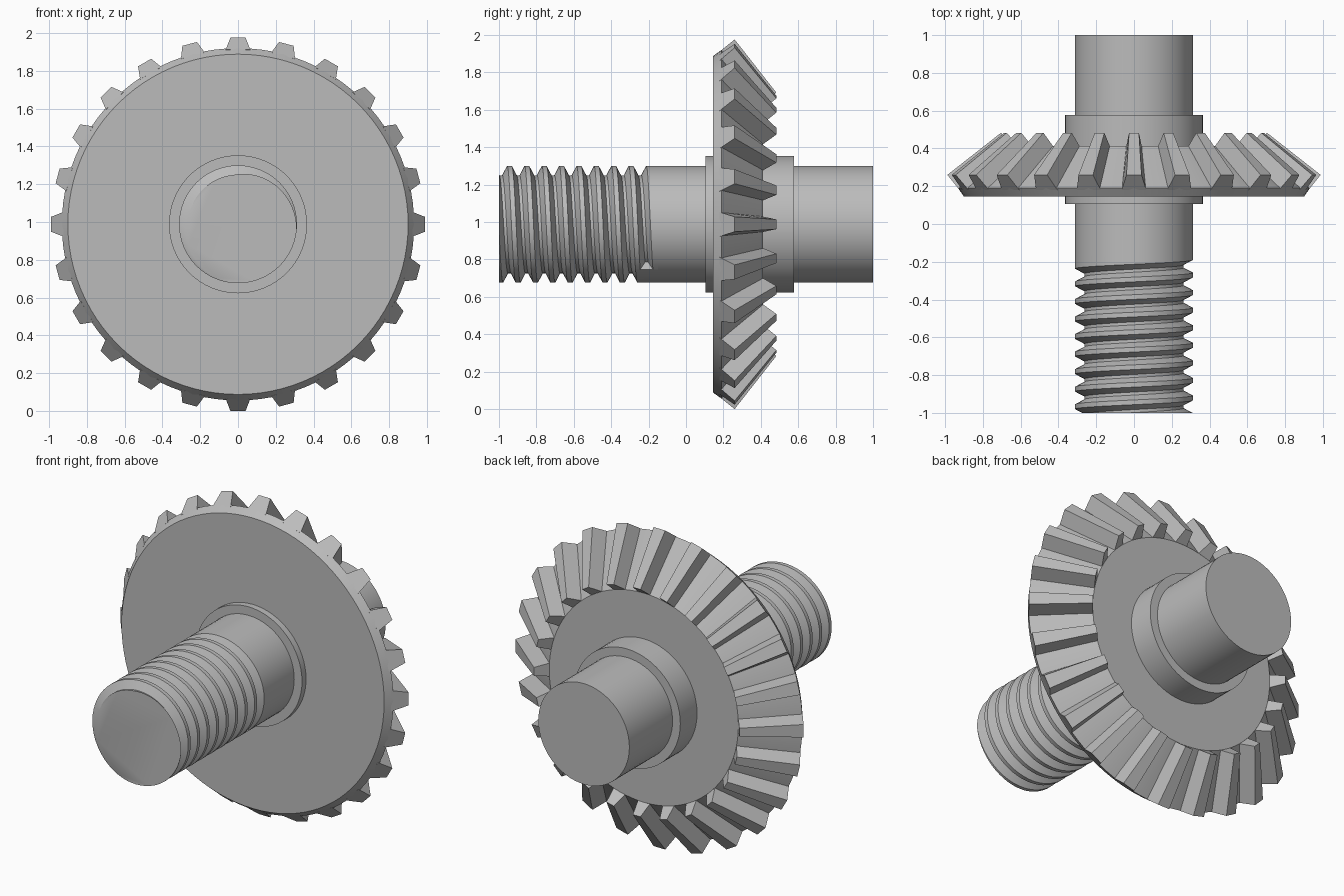
import bpy, bmesh
from math import sin, cos, pi, tau

cube = bpy.data.objects.get("Cube")
if cube:
    bpy.data.objects.remove(cube, do_unlink=True)

AXIS_Z = 0.988      # height of the shaft axis
SHAFT_R = 0.312

steel = bpy.data.materials.new("steel_grey")
steel.use_nodes = True
GREY = (0.5, 0.5, 0.5, 1)
steel.diffuse_color = GREY
steel.node_tree.nodes["Principled BSDF"].inputs["Base Color"].default_value = GREY


def polar(r, t, y):
    """Point at radius r and angle t (from the top towards +x) around the y axis."""
    return (r * sin(t), y, AXIS_Z + r * cos(t))


def finish(bm, name, smooth=True):
    bmesh.ops.recalc_face_normals(bm, faces=bm.faces[:])
    mesh = bpy.data.meshes.new(name)
    bm.to_mesh(mesh)
    bm.free()
    mesh.materials.append(steel)
    ob = bpy.data.objects.new(name, mesh)
    bpy.context.collection.objects.link(ob)
    if smooth:
        bpy.ops.object.select_all(action='DESELECT')
        ob.select_set(True)
        bpy.context.view_layer.objects.active = ob
        bpy.ops.object.shade_smooth_by_angle()
    return ob


def lathe(name, profile, sides):
    """Closed solid turned around the y axis from (y, radius) points."""
    bm = bmesh.new()
    rings = [[bm.verts.new(polar(r, tau * i / sides, y)) for i in range(sides)]
             for y, r in profile]
    for a, b in zip(rings, rings[1:]):
        for i in range(sides):
            j = (i + 1) % sides
            bm.faces.new((a[i], a[j], b[j], b[i]))
    bm.faces.new(rings[0])
    bm.faces.new(rings[-1])
    return finish(bm, name)


# Plain shaft, collar and bevel gear blank
STEPS = 64
JOIN_Y = -0.15
lathe("shaft", [(JOIN_Y, SHAFT_R), (1.0, SHAFT_R)], STEPS)
lathe("collar", [(0.105, 0.365), (0.577, 0.365)], STEPS)
lathe("gear_blank", [(0.145, 0.9), (0.19, 0.932), (0.413, 0.648)], 96)

# Straight bevel teeth: tapered trapezoids lofted from outer to inner end
TEETH = 24
SINK = 0.15
bm = bmesh.new()
for k in range(TEETH):
    a = tau * k / TEETH
    ends = []
    # each end: root point, tip point, half widths at root and tip
    for (y0, r0), (y1, r1), w0, w1 in (
            ((0.19, 0.932), (0.26, 0.988), 0.065, 0.04),
            ((0.413, 0.648), (0.483, 0.704), 0.043, 0.026)):
        y0, r0 = y0 - SINK * (y1 - y0), r0 - SINK * (r1 - r0)
        ring = []
        for y, r, w in ((y0, r0, -w0), (y1, r1, -w1), (y1, r1, w1), (y0, r0, w0)):
            ring.append(bm.verts.new((w * cos(a) + r * sin(a), y,
                                      AXIS_Z + r * cos(a) - w * sin(a))))
        ends.append(ring)
    outer, inner = ends
    bm.faces.new(outer)
    bm.faces.new(inner)
    for i in range(4):
        j = (i + 1) % 4
        bm.faces.new((outer[i], outer[j], inner[j], inner[i]))
finish(bm, "gear_teeth", smooth=False)

# Screw thread: a helical groove whose turns are joined by narrow crests
PITCH = 0.0929
ROOT_R = 0.262
GROOVE = [(-0.034, SHAFT_R), (-0.008, ROOT_R), (0.008, ROOT_R), (0.034, SHAFT_R)]
FIRST = -3 * STEPS
LAST = 7 * STEPS + 25
bm = bmesh.new()
rows = []
for s in range(FIRST, LAST + 1):
    t = tau * s / STEPS
    y = -0.8975 + PITCH * s / STEPS
    rows.append([bm.verts.new(polar(r, t, y + dy)) for dy, r in GROOVE])
for i in range(len(rows) - 1):
    a, b = rows[i], rows[i + 1]
    for k in range(3):
        bm.faces.new((a[k], b[k], b[k + 1], a[k + 1]))
    if i + 1 + STEPS < len(rows):
        c, d = rows[i + STEPS], rows[i + 1 + STEPS]
        bm.faces.new((a[3], b[3], d[0], c[0]))
# Groove runout and joint with the plain shaft
bm.faces.new(rows[-1])
top = [bm.verts.new(polar(SHAFT_R, tau * s / STEPS, JOIN_Y))
       for s in range(LAST - STEPS, LAST + 1)]
last_turn = rows[-STEPS - 1:]
for i in range(STEPS):
    bm.faces.new((last_turn[i][3], last_turn[i + 1][3], top[i + 1], top[i]))
# Cut the threaded end flat and cap it
cut = bmesh.ops.bisect_plane(bm, geom=bm.verts[:] + bm.edges[:] + bm.faces[:],
                             dist=1e-6, plane_co=(0, -1, 0), plane_no=(0, 1, 0),
                             clear_inner=True)
rim = [e for e in cut["geom_cut"] if isinstance(e, bmesh.types.BMEdge)]
bmesh.ops.edgeloop_fill(bm, edges=rim)
finish(bm, "screw_thread")
